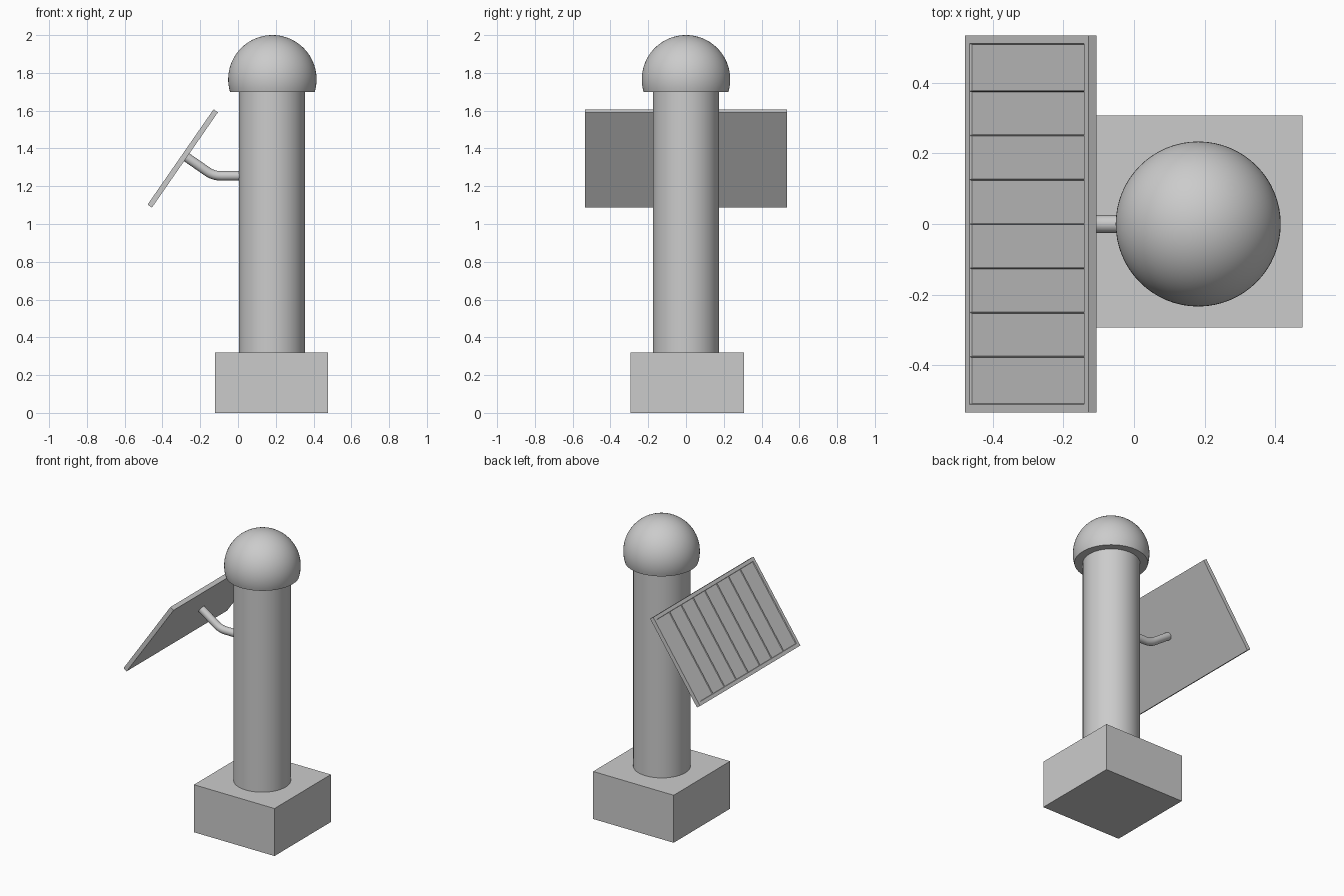
import bpy
import bmesh
from math import sin, cos, asin, radians
from mathutils import Vector, Matrix

cube = bpy.data.objects.get("Cube")
if cube:
    bpy.data.objects.remove(cube, do_unlink=True)

grey = bpy.data.materials.new("plain_grey")
grey.use_nodes = True
GREY = (0.6, 0.6, 0.6, 1)
grey.diffuse_color = GREY
grey.node_tree.nodes["Principled BSDF"].inputs["Base Color"].default_value = GREY

POST_X = 0.18
TILT = radians(55.3)


def add_part(name, bm, smooth=False):
    """Turn a bmesh into a named, coloured object."""
    bmesh.ops.recalc_face_normals(bm, faces=bm.faces)
    mesh = bpy.data.meshes.new(name)
    bm.to_mesh(mesh)
    bm.free()
    mesh.materials.append(grey)
    obj = bpy.data.objects.new(name, mesh)
    bpy.context.collection.objects.link(obj)
    if smooth:
        bpy.ops.object.select_all(action="DESELECT")
        obj.select_set(True)
        bpy.context.view_layer.objects.active = obj
        bpy.ops.object.shade_smooth_by_angle(angle=radians(35))
    return obj


def box(size, centre):
    bm = bmesh.new()
    bmesh.ops.create_cube(bm, size=1, matrix=Matrix.Translation(centre) @ Matrix.Diagonal((*size, 1)))
    return bm


def lathe(profile, centre, steps=64):
    """Spin a radius/height profile around a vertical axis."""
    bm = bmesh.new()
    verts = [bm.verts.new((r, 0, z)) for r, z in profile]
    edges = [bm.edges.new(pair) for pair in zip(verts, verts[1:])]
    bmesh.ops.spin(bm, geom=verts + edges, axis=(0, 0, 1), cent=(0, 0, 0),
                   angle=radians(360), steps=steps)
    bmesh.ops.remove_doubles(bm, verts=bm.verts, dist=0.0001)
    bmesh.ops.translate(bm, verts=bm.verts, vec=centre)
    return bm


# Base block and post
add_part("base_block", box((0.6, 0.6, 0.32), (0.177, 0.007, 0.16)))
add_part("post", lathe([(0, 0.3), (0.175, 0.3), (0.175, 1.72), (0, 1.72)], (POST_X, 0, 0)), True)

# Dome: a ball cut flat below its middle
R, DOME_Z, CUT_Z = 0.234, 1.766, 1.70
start = asin((CUT_Z - DOME_Z) / R)
angles = [start + (radians(90) - start) * i / 24 for i in range(25)]
arc = [(R * cos(a), R * sin(a)) for a in angles]
add_part("dome", lathe([(0, CUT_Z - DOME_Z)] + arc, (POST_X + 0.002, 0, DOME_Z)), True)

# Tilted panel, with a framed face split into eight shallow cells
LENGTH, WIDTH, THICK, CELLS, BORDER = 0.614, 1.068, 0.028, 8, 0.032
bm = box((LENGTH, WIDTH, THICK), (0, 0, -THICK / 2))
bm.normal_update()
face = max(bm.faces, key=lambda f: f.normal.z)
bmesh.ops.inset_region(bm, faces=[face], thickness=BORDER)
inner = WIDTH - 2 * BORDER
for i in range(1, CELLS):
    cells = [f for f in bm.faces if f.normal.z > 0.9 and abs(f.calc_center_median().x) < 0.01
             and abs(f.calc_center_median().y) < inner / 2]
    geom = cells + list({e for f in cells for e in f.edges}) + list({v for f in cells for v in f.verts})
    bmesh.ops.bisect_plane(bm, geom=geom, plane_co=(0, inner * (i / CELLS - 0.5), 0), plane_no=(0, 1, 0))
    bm.normal_update()
cells = [f for f in bm.faces if f.normal.z > 0.9 and abs(f.calc_center_median().x) < 0.01
         and abs(f.calc_center_median().y) < inner / 2]
bmesh.ops.inset_individual(bm, faces=cells, thickness=0.003)
bmesh.ops.translate(bm, verts=list({v for f in cells for v in f.verts}), vec=(0, 0, -0.006))
panel = add_part("panel", bm)
panel.location = (-0.304, 0, 1.355)
panel.rotation_euler = (0, -TILT, 0)

# Bent arm: a round tube swept along a rounded corner
corner = Vector((-0.13, 0, 1.255))
slope = Vector((-sin(TILT), 0, cos(TILT)))
before, after = corner + Vector((0.04, 0, 0)), corner + slope * 0.04
path = [Vector((0.03, 0, 1.255))]
for i in range(9):
    t = i / 8
    path.append(before * (1 - t) ** 2 + corner * 2 * t * (1 - t) + after * t ** 2)
path.append(corner + slope * 0.178)

bm = bmesh.new()
rings = []
for i, p in enumerate(path):
    along = (path[min(i + 1, len(path) - 1)] - path[max(i - 1, 0)]).normalized()
    side = Vector((0, 1, 0))
    up = along.cross(side)
    turns = [radians(360) * k / 24 for k in range(24)]
    rings.append([bm.verts.new(p + (side * cos(a) + up * sin(a)) * 0.025) for a in turns])
for a, b in zip(rings, rings[1:]):
    for k in range(24):
        n = (k + 1) % 24
        bm.faces.new((a[k], a[n], b[n], b[k]))
bm.faces.new(rings[0])
bm.faces.new(rings[-1])
add_part("arm", bm, True)
